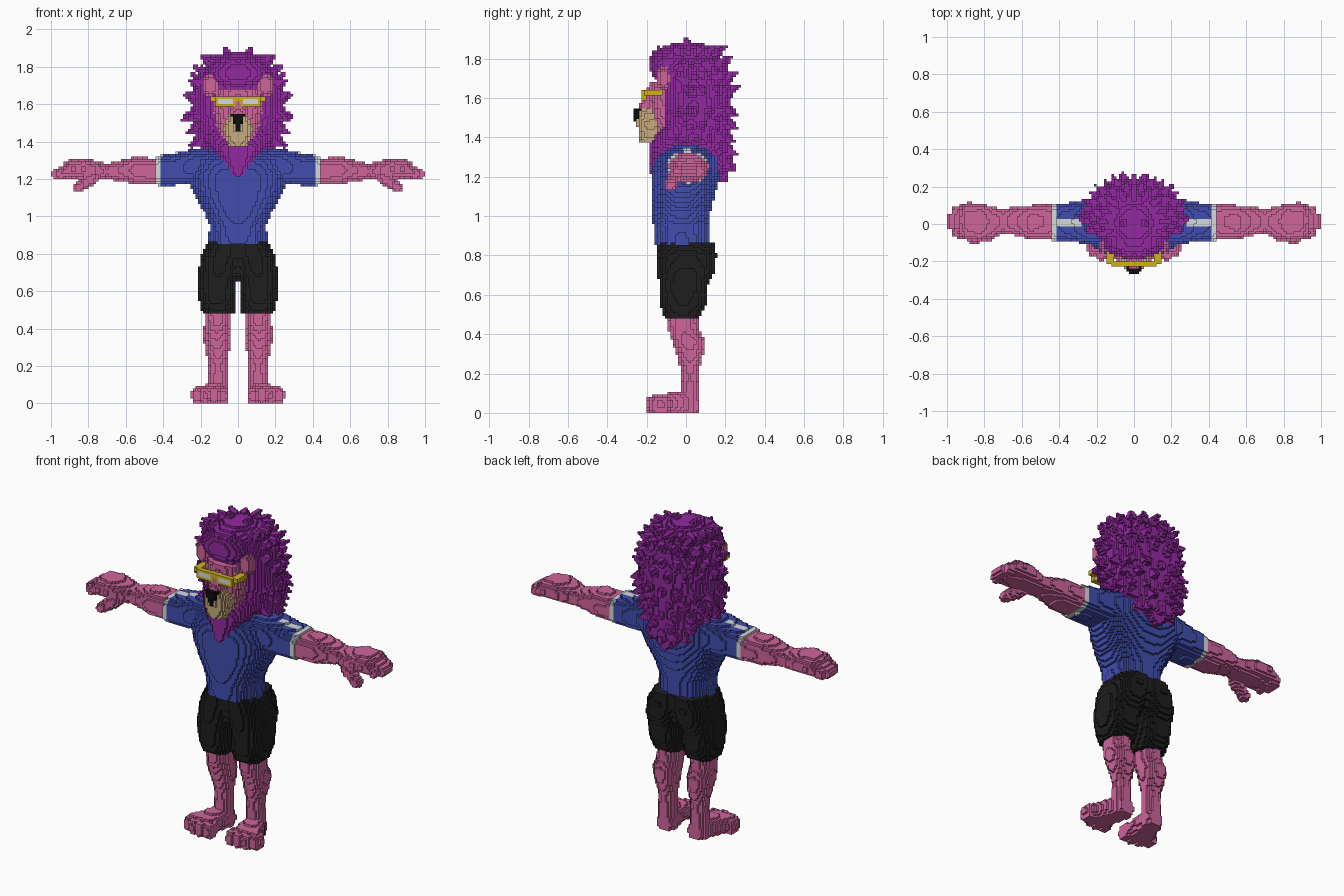
import bpy, math, random
from mathutils import Vector

if "Cube" in bpy.data.objects:
    bpy.data.objects.remove(bpy.data.objects["Cube"])

random.seed(4)
H = 1 / 75                      # block size
cells = {}                      # block index -> (part, colour)

COLOURS = {
    "pink fur": (0.62, 0.13, 0.33), "purple hair": (0.29, 0.022, 0.35),
    "blue cloth": (0.052, 0.075, 0.42), "black cloth": (0.013, 0.013, 0.013),
    "white trim": (0.66, 0.70, 0.70), "gold frame": (0.62, 0.45, 0.01),
    "tan muzzle": (0.58, 0.41, 0.21), "nose black": (0.004, 0.004, 0.004)}
NAMES = list(COLOURS)


# --- solid shapes: each returns (low corner, high corner, inside test) ---
def loft(axis, stations, power=2.0):
    """Rounded sections along an axis: (position, centre, centre, radius, radius)."""
    b, c = [i for i in range(3) if i != axis]
    lo, hi = [0] * 3, [0] * 3
    lo[axis], hi[axis] = stations[0][0], stations[-1][0]
    for ax, k in ((b, 1), (c, 2)):
        lo[ax] = min(s[k] - s[k + 2] for s in stations)
        hi[ax] = max(s[k] + s[k + 2] for s in stations)

    def inside(p):
        for s, e in zip(stations, stations[1:]):
            if s[0] <= p[axis] <= e[0]:
                t = (p[axis] - s[0]) / (e[0] - s[0])
                m = [u + (v - u) * t for u, v in zip(s, e)]
                return (abs((p[b] - m[1]) / m[3]) ** power
                        + abs((p[c] - m[2]) / m[4]) ** power) <= 1
        return False
    return lo, hi, inside


def blob(centre, radii, power=2.0):
    lo = [c - r for c, r in zip(centre, radii)]
    hi = [c + r for c, r in zip(centre, radii)]
    return lo, hi, lambda p: sum(abs((p[i] - centre[i]) / radii[i]) ** power for i in range(3)) <= 1


def cone(a, b, ra, rb):
    a, b = Vector(a), Vector(b)
    d, r = b - a, max(ra, rb)
    lo = [min(u, v) - r for u, v in zip(a, b)]
    hi = [max(u, v) + r for u, v in zip(a, b)]

    def inside(p):
        q = Vector(p) - a
        t = min(1, max(0, q.dot(d) / d.length_squared))
        return (q - d * t).length <= ra + (rb - ra) * t
    return lo, hi, inside


def box(lo, hi):
    return lo, hi, lambda p: all(l <= v <= h for l, v, h in zip(lo, p, hi))


def fill(part, colour, shape, mirror=False):
    """Turn a shape into blocks; colour is a name or a rule on the position."""
    lo, hi, inside = shape
    rng = [range(math.floor(l / H), math.ceil(h / H) + 1) for l, h in zip(lo, hi)]
    for i in rng[0]:
        for j in rng[1]:
            for k in rng[2]:
                p = ((i + .5) * H, (j + .5) * H, (k + .5) * H)
                if k >= 0 and inside(p):
                    v = (part, colour(p) if callable(colour) else colour)
                    cells[i, j, k] = v
                    if mirror:
                        cells[-1 - i, j, k] = v


# --- legs and feet ---
fill("legs", "pink fur", loft(2, [
    (0, .105, .025, .05, .045), (.1, .105, .02, .052, .05), (.2, .105, .02, .05, .04),
    (.3, .11, .02, .065, .07), (.36, .115, .015, .075, .082), (.42, .11, -.01, .068, .08),
    (.5, .11, -.02, .065, .08)]), True)
fill("feet", "pink fur", loft(1, [
    (-.15, .15, .045, .09, .045), (-.12, .147, .045, .088, .05), (-.06, .13, .05, .07, .055),
    (.02, .11, .05, .055, .055), (.07, .1, .04, .04, .04)], 3), True)
for x, y in ((.078, -.155), (.127, -.16), (.176, -.15), (.22, -.13)):
    fill("feet", "pink fur", blob((x, y, .042), (.028, .045, .045), 2.8), True)

# --- shorts ---
fill("shorts", "black cloth", loft(2, [
    (.48, .105, -.02, .085, .09), (.55, .112, -.015, .095, .12), (.65, .112, -.012, .105, .125),
    (.72, .1, .002, .11, .145), (.8, .085, .005, .11, .15), (.865, .07, .002, .088, .145)], 2.5), True)
fill("shorts", "black cloth", loft(2, [
    (.69, 0, 0, .1, .1), (.78, 0, 0, .185, .13), (.865, 0, 0, .155, .14)], 2.4))

# --- shirt: torso and sleeves with white cuffs and a top stripe ---
fill("shirt", "blue cloth", loft(2, [
    (.86, 0, -.02, .157, .137), (.95, 0, -.025, .152, .14), (1.02, 0, -.025, .18, .15),
    (1.08, 0, -.02, .215, .16), (1.15, 0, -.01, .25, .17), (1.22, 0, 0, .27, .18),
    (1.3, 0, .01, .26, .168), (1.36, 0, .02, .2, .1)], 2.3))


def sleeve_colour(p):
    stripe = abs(p[1] - .005) < .022 and p[2] > 1.28 and p[0] > .28
    return "white trim" if p[0] > .42 or stripe else "blue cloth"


fill("shirt", sleeve_colour, loft(0, [
    (.15, .01, 1.26, .13, .1), (.25, .01, 1.265, .115, .092), (.35, .01, 1.25, .103, .085),
    (.44, .01, 1.245, .103, .078)], 2.8), True)

# --- arms and hands ---
fill("arms", "pink fur", loft(0, [
    (.44, .013, 1.24, .096, .07), (.55, .01, 1.245, .09, .076), (.62, .015, 1.245, .08, .058),
    (.7, .015, 1.24, .065, .042), (.76, .01, 1.245, .085, .05), (.82, .01, 1.255, .1, .056),
    (.9, .015, 1.255, .093, .05), (.93, .015, 1.245, .085, .04)], 2.3), True)
for y, tip in ((-.055, .945), (-.008, .97), (.04, .97), (.082, .95)):
    fill("hands", "pink fur", cone((.88, y, 1.255), (tip, y * .8, 1.228), .034, .029), True)
fill("hands", "pink fur", cone((.77, -.055, 1.21), (.855, -.078, 1.155), .034, .029), True)

# --- mane: main mass, beard, fringe ---
MANE = [(1.18, 0, .19, .02, .025), (1.25, 0, .155, .1, .065), (1.33, 0, .09, .18, .135),
        (1.4, 0, .05, .22, .17), (1.55, 0, .045, .25, .18), (1.66, 0, .045, .24, .188),
        (1.75, 0, .025, .21, .185), (1.82, 0, .01, .165, .15), (1.88, 0, 0, .07, .08)]
fill("mane", "purple hair", loft(2, MANE))
fill("mane", "purple hair", loft(2, [
    (1.21, 0, -.165, .02, .02), (1.28, 0, -.13, .07, .06), (1.36, 0, -.09, .14, .1),
    (1.42, 0, -.06, .18, .1), (1.5, 0, 0, .2, .1)]))
fill("mane", "purple hair", blob((0, -.09, 1.77), (.165, .1, .095)))

# --- mane: rows of tufts round the sides and back ---
for row, z in enumerate((1.27, 1.34, 1.41, 1.48, 1.55, 1.62, 1.69, 1.76, 1.82)):
    s, e = next((s, e) for s, e in zip(MANE, MANE[1:]) if s[0] <= z <= e[0])
    t = (z - s[0]) / (e[0] - s[0])
    _, _, cy, rx, ry = [u + (v - u) * t for u, v in zip(s, e)]
    count = 16 if z > 1.38 else 10
    for n in range(count):
        a = 2 * math.pi * (n + .5 * (row % 2)) / count
        dx, dy = math.sin(a), -math.cos(a)
        if dy < -.45 or (z < 1.38 and dy < .2):
            continue
        out = .04 + random.uniform(-.01, .012)
        lift = .045 if z > 1.58 else -.035
        fill("mane", "purple hair", cone((dx * rx * .82, cy + dy * ry * .82, z),
             (dx * (rx + out), cy + dy * (ry + out), z + lift), .045, .005))
# outline and crown tufts
for x, y, z in ((.065, .0, 1.915), (.165, .02, 1.865), (.25, .03, 1.765), (.295, .03, 1.65),
                (.295, .03, 1.53), (.275, .03, 1.44), (.25, .03, 1.37), (.08, -.14, 1.86),
                (.1, .12, 1.87), (.03, -.17, 1.84)):
    base = Vector((0, .03, 1.58)).lerp(Vector((x, y, z)), .74)
    fill("mane", "purple hair", cone(base, (x, y, z), .05, .006), True)

# --- face and ears ---
fill("face", "pink fur", loft(2, [
    (1.38, 0, -.1, .07, .08), (1.5, 0, -.1, .12, .08), (1.6, 0, -.1, .135, .092),
    (1.685, 0, -.1, .12, .085)]))
fill("face", "pink fur", cone((0, -.18, 1.62), (0, -.2, 1.54), .035, .045))
fill("ears", "pink fur", blob((.148, -.115, 1.7), (.042, .035, .062)), True)

# --- muzzle and nose ---
fill("muzzle", "tan muzzle", loft(2, [
    (1.38, 0, -.185, .055, .05), (1.42, 0, -.18, .07, .062), (1.47, 0, -.175, .08, .075),
    (1.53, 0, -.175, .058, .075), (1.55, 0, -.175, .04, .06)], 2.4))
fill("nose", "nose black", loft(2, [
    (1.45, 0, -.24, .015, .015), (1.49, 0, -.235, .017, .03), (1.52, 0, -.24, .032, .035),
    (1.55, 0, -.235, .036, .033)], 2.5))

# --- glasses ---
fill("glasses", "gold frame", box((.015, -.232, 1.582), (.126, -.203, 1.64)), True)
fill("glasses", "gold frame", box((0, -.232, 1.61), (.02, -.203, 1.64)), True)
fill("glasses", "gold frame", box((.113, -.215, 1.615), (.14, -.115, 1.64)), True)
fill("glasses", "white trim", box((.033, -.232, 1.594), (.107, -.203, 1.628)), True)

# --- build one mesh per part from the exposed block faces ---
for name, rgb in COLOURS.items():
    bpy.data.materials.new(name).diffuse_color = (*rgb, 1)
meshes = {}
for cell, (part, colour) in cells.items():
    verts, faces, mats = meshes.setdefault(part, ({}, [], []))
    for axis in range(3):
        for side in (0, 1):
            near = list(cell)
            near[axis] += 2 * side - 1
            if tuple(near) in cells:
                continue
            quad = []
            for u, v in ((0, 0), (1, 0), (1, 1), (0, 1)):
                corner = list(cell)
                corner[axis] += side
                corner[(axis + 1) % 3] += u
                corner[(axis + 2) % 3] += v
                quad.append(verts.setdefault(tuple(corner), len(verts)))
            faces.append(quad if side else quad[::-1])
            mats.append(colour)
for part, (verts, faces, mats) in meshes.items():
    mesh = bpy.data.meshes.new(part)
    mesh.from_pydata([[c * H for c in v] for v in verts], [], faces)
    used = [n for n in NAMES if n in mats]
    for n in used:
        mesh.materials.append(bpy.data.materials[n])
    mesh.polygons.foreach_set("material_index", [used.index(m) for m in mats])
    mesh.update()
    bpy.context.collection.objects.link(bpy.data.objects.new(part, mesh))

for m in bpy.data.materials:
    if m.users and not m.is_grease_pencil:
        m.use_nodes = True
        m.node_tree.nodes["Principled BSDF"].inputs["Base Color"].default_value = m.diffuse_color
